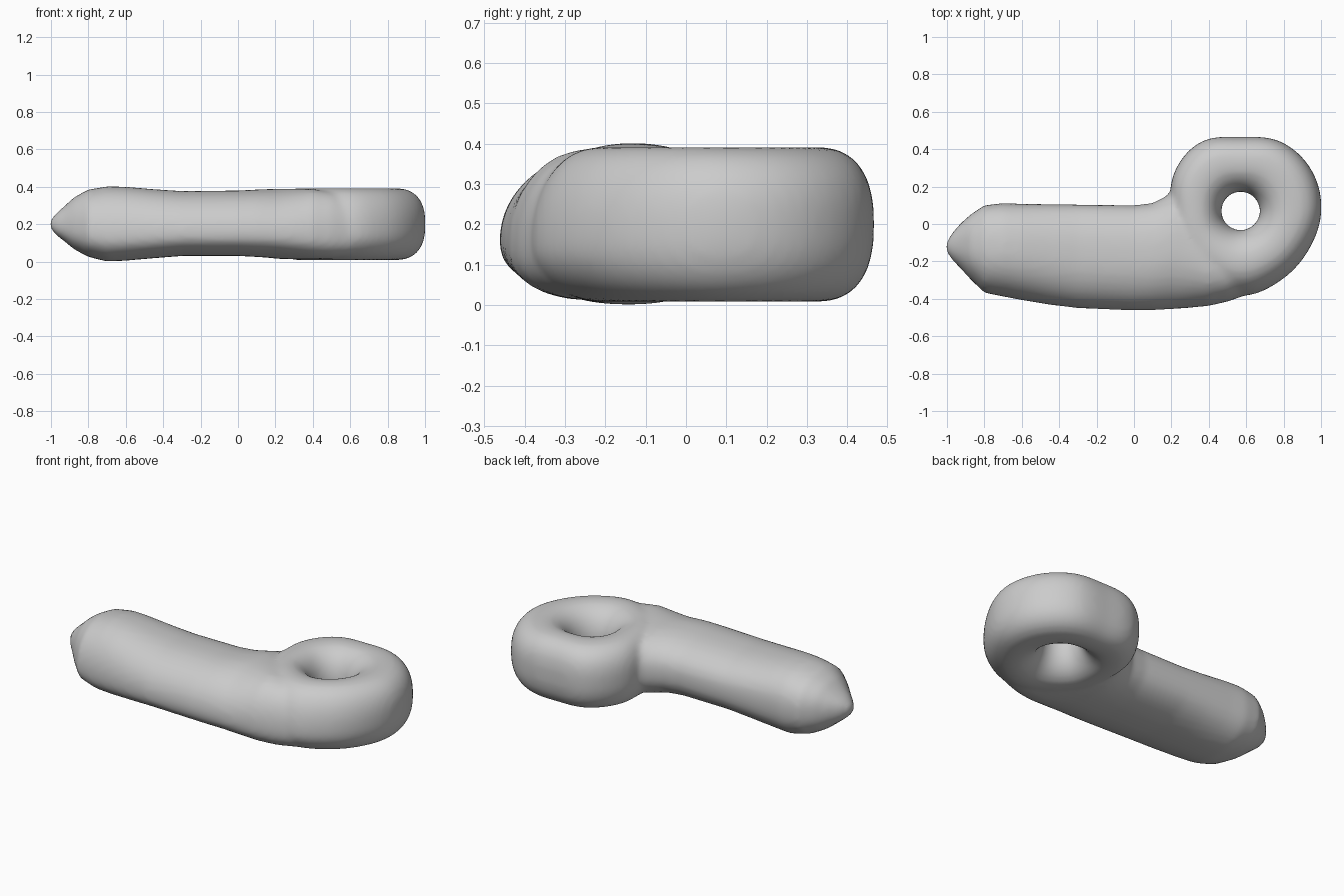
import bpy
import bmesh
from math import cos, sin, pi, radians
from mathutils import Vector

if "Cube" in bpy.data.objects:
    bpy.data.objects.remove(bpy.data.objects["Cube"])

SIDES = 40


def power(value, n):
    """Signed superellipse term."""
    return (abs(value) ** (2 / n)) * (1 if value >= 0 else -1)


def loft(name, loops, closed):
    """Skin a list of vertex loops, capped at the ends unless closed."""
    bm = bmesh.new()
    rings = [[bm.verts.new(p) for p in loop] for loop in loops]
    pairs = list(zip(rings, rings[1:]))
    if closed:
        pairs.append((rings[-1], rings[0]))
    else:
        bm.faces.new(rings[0])
        bm.faces.new(rings[-1])
    for a, b in pairs:
        for i in range(SIDES):
            j = (i + 1) % SIDES
            bm.faces.new((a[i], a[j], b[j], b[i]))
    bmesh.ops.recalc_face_normals(bm, faces=bm.faces)
    mesh = bpy.data.meshes.new(name)
    bm.to_mesh(mesh)
    bm.free()
    obj = bpy.data.objects.new(name, mesh)
    bpy.context.collection.objects.link(obj)
    return obj


def bar_section(x, front, back, low, high):
    """Rounded section whose front side bulges a little low."""
    mid, half = (front + back) / 2, (back - front) / 2
    points = []
    for i in range(SIDES):
        a = 2 * pi * i / SIDES
        c, s = cos(a), sin(a)
        n = 2.4 if c > 0 else 2.05 if s > 0 else 2.5
        belly = (low + high) / 2 - 0.13 * (high - low) * max(0, -c)
        height = high - belly if s > 0 else belly - low
        points.append((x, mid + half * power(c, n), belly + height * power(s, n)))
    return points


# Bar: x, front y, back y, low z, high z
bar = loft("bar", [bar_section(*row) for row in (
    (-1.005, -0.145, -0.1, 0.18, 0.22), (-0.97, -0.195, -0.045, 0.14, 0.26),
    (-0.93, -0.235, 0.0, 0.11, 0.295), (-0.875, -0.295, 0.05, 0.065, 0.345),
    (-0.8, -0.368, 0.1, 0.025, 0.385), (-0.7, -0.388, 0.112, 0.0, 0.402),
    (-0.6, -0.407, 0.108, 0.005, 0.4), (-0.45, -0.432, 0.106, 0.018, 0.387),
    (-0.3, -0.45, 0.104, 0.03, 0.377), (0.0, -0.463, 0.1, 0.03, 0.38),
    (0.1, -0.461, 0.112, 0.025, 0.385), (0.17, -0.457, 0.148, 0.02, 0.388),
    (0.21, -0.455, 0.18, 0.015, 0.39), (0.3, -0.448, 0.1, 0.012, 0.39),
    (0.4, -0.438, -0.02, 0.012, 0.388), (0.5, -0.415, -0.08, 0.015, 0.372),
    (0.6, -0.38, -0.11, 0.025, 0.345), (0.7, -0.34, -0.13, 0.05, 0.31))], False)

# Ring: outer radius every thirty degrees around the hole
RADII = (0.432, 0.438, 0.428, 0.395, 0.426, 0.41, 0.375, 0.4, 0.42, 0.455, 0.43, 0.42)
CENTRE = Vector((0.57, 0.07, 0))
HOLE = 0.103
LOW, HIGH = 0.008, 0.392


def outer_radius(degrees):
    """Smooth curve through the listed radii."""
    k, t = degrees // 30, degrees % 30 / 30
    a, b, c, d = (RADII[(k + i) % 12] for i in (-1, 0, 1, 2))
    return b + t / 2 * (c - a + t * (2 * a - 5 * b + 4 * c - d + t * (3 * (b - c) + d - a)))


def ring_section(degrees):
    """Rounded section that is softer and lower toward the front."""
    outer = outer_radius(degrees)
    half, mid = (outer - HOLE) / 2, (outer + HOLE) / 2
    way = Vector((cos(radians(degrees)), sin(radians(degrees)), 0))
    toward_front = max(0, -way.y)
    points = []
    for i in range(SIDES):
        a = 2 * pi * i / SIDES
        c, s = cos(a), sin(a)
        n = 2.5 - 0.45 * toward_front if c > 0 else 2.15
        belly = (LOW + HIGH) / 2 - 0.05 * toward_front * max(0, c)
        height = HIGH - belly if s > 0 else belly - LOW
        z = belly + height * power(s, n)
        points.append(CENTRE + way * (mid + half * power(c, n)) + Vector((0, 0, z)))
    return points


ring = loft("ring", [ring_section(d) for d in range(0, 360, 6)], True)

# Fuse both parts into one soft skin
union = bar.modifiers.new("union", 'BOOLEAN')
union.operation = 'UNION'
union.solver = 'EXACT'
union.object = ring
remesh = bar.modifiers.new("remesh", 'REMESH')
remesh.mode = 'VOXEL'
remesh.voxel_size = 0.016
soften = bar.modifiers.new("soften", 'SMOOTH')
soften.factor = 0.5
soften.iterations = 8
bpy.context.view_layer.update()
graph = bpy.context.evaluated_depsgraph_get()
skin = bpy.data.meshes.new_from_object(bar.evaluated_get(graph))
body = bpy.data.objects.new("curled_body", skin)
bpy.context.collection.objects.link(body)
for helper in (bar, ring):
    bpy.data.objects.remove(helper)

# Plain grey, smooth shaded
grey = bpy.data.materials.new("plain grey")
grey.use_nodes = True
colour = (0.6, 0.6, 0.6, 1)
grey.diffuse_color = colour
grey.node_tree.nodes["Principled BSDF"].inputs["Base Color"].default_value = colour
skin.materials.clear()
skin.materials.append(grey)
for poly in skin.polygons:
    poly.use_smooth = True
    poly.material_index = 0
